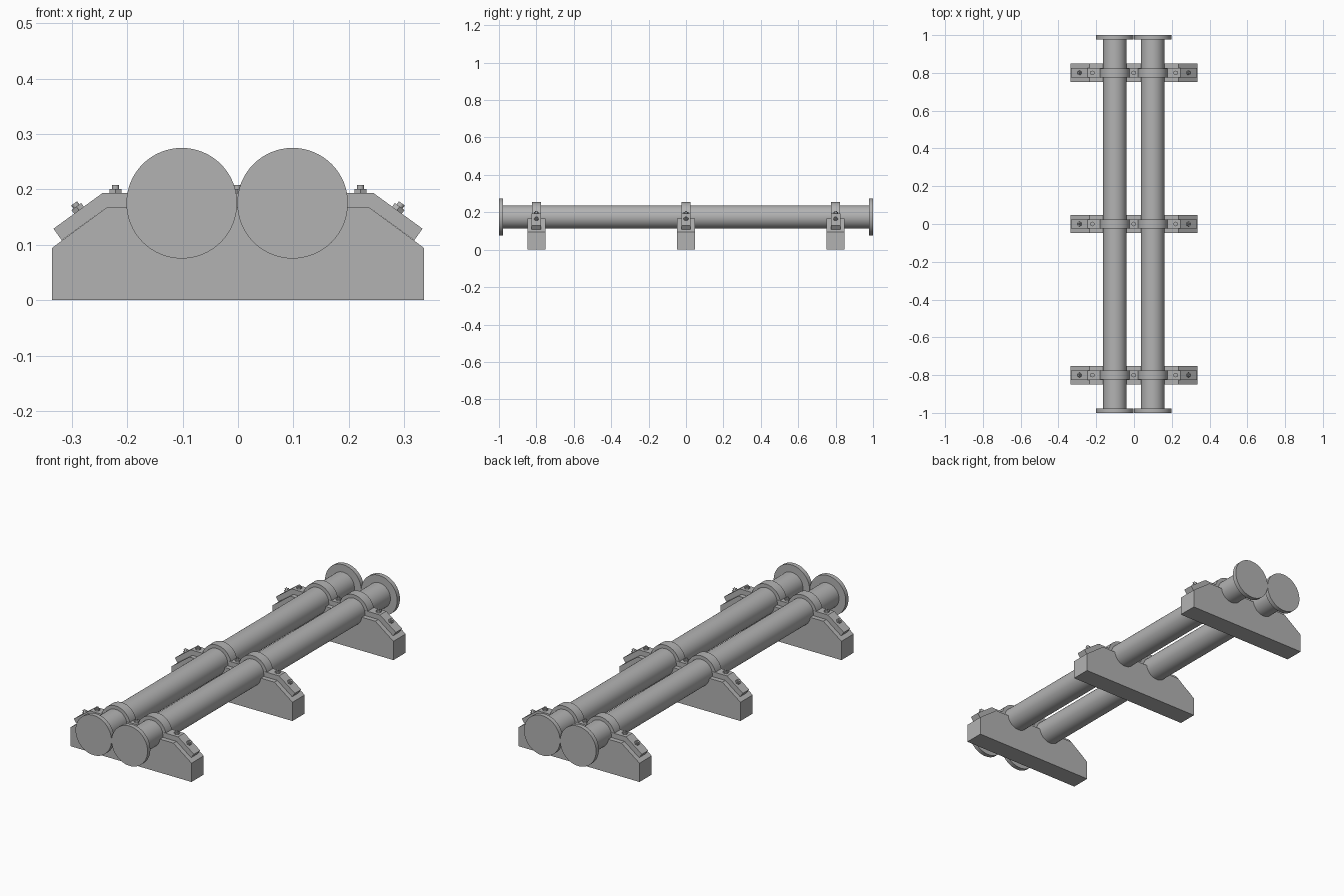
import bpy, bmesh, math
from mathutils import Matrix, Vector

if "Cube" in bpy.data.objects:
    bpy.data.objects.remove(bpy.data.objects["Cube"], do_unlink=True)

PIPE_Z = 0.175
PIPE_X = (-0.1015, 0.0985)
STATIONS = {"front": -0.8, "middle": 0.0, "back": 0.8}
SLOPE = math.atan2(0.072, 0.1)

steel = bpy.data.materials.new("grey steel")
steel.use_nodes = True
colour = (0.45, 0.45, 0.45, 1)
steel.diffuse_color = colour
steel.node_tree.nodes["Principled BSDF"].inputs["Base Color"].default_value = colour


def add_object(name, bm, smooth=False):
    bmesh.ops.recalc_face_normals(bm, faces=bm.faces)
    mesh = bpy.data.meshes.new(name)
    bm.to_mesh(mesh)
    bm.free()
    obj = bpy.data.objects.new(name, mesh)
    bpy.context.collection.objects.link(obj)
    mesh.materials.append(steel)
    if smooth:
        bpy.ops.object.select_all(action="DESELECT")
        obj.select_set(True)
        bpy.context.view_layer.objects.active = obj
        bpy.ops.object.shade_smooth_by_angle(angle=math.radians(35))
    return obj


def extrude_profile(name, points, y, width):
    """Closed x-z outline extruded along y."""
    bm = bmesh.new()
    face = bm.faces.new([bm.verts.new((x, y - width / 2, z)) for x, z in points])
    made = bmesh.ops.extrude_face_region(bm, geom=[face])["geom"]
    moved = [v for v in made if isinstance(v, bmesh.types.BMVert)]
    bmesh.ops.translate(bm, verts=moved, vec=(0, width, 0))
    return add_object(name, bm)


def add_disc(bm, radius, depth, matrix, sides):
    bmesh.ops.create_cone(bm, cap_ends=True, segments=sides, radius1=radius,
                          radius2=radius, depth=depth, matrix=matrix)


def along_y(name, x, y, radius, length):
    """Solid round part lying along y at pipe height."""
    bm = bmesh.new()
    place = Matrix.Translation((x, y, PIPE_Z)) @ Matrix.Rotation(math.pi / 2, 4, "X")
    add_disc(bm, radius, length, place, 64)
    return add_object(name, bm, smooth=True)


def bolt(name, x, y, z, tilt):
    """Hex nut with a protruding stud, standing on the strap."""
    bm = bmesh.new()
    base = Matrix.Translation((x, y, z)) @ Matrix.Rotation(tilt, 4, "Y")
    add_disc(bm, 0.0125, 0.010, base @ Matrix.Translation((0, 0, 0.003)), 6)
    add_disc(bm, 0.0065, 0.018, base @ Matrix.Translation((0, 0, 0.006)), 16)
    return add_object(name, bm, smooth=True)


# Pipes with end flanges
for side, x in zip(("right", "left"), PIPE_X):
    along_y(f"{side}_pipe", x, 0, 0.0625, 1.98)
    for end, s in (("front", -1), ("back", 1)):
        along_y(f"{side}_{end}_flange", x, s * 0.989, 0.0998, 0.022)

# Supports, clamps and bolts at each station
half = [(0.336, 0), (0.336, 0.094), (0.236, 0.168)]
block = half + [(-x, z) for x, z in reversed(half)]
strap = [(0.16, 0.168), (0.236, 0.168), (0.318, 0.108),
         (0.333, 0.129), (0.245, 0.193), (0.16, 0.193)]
bridge = [(-0.04, 0.168), (0.04, 0.168), (0.04, 0.193), (-0.04, 0.193)]

for place, y in STATIONS.items():
    extrude_profile(f"{place}_support", block, y, 0.097)
    extrude_profile(f"{place}_clamp_bridge", bridge, y, 0.05)
    bolt(f"{place}_bridge_bolt", -0.0015, y, 0.193, 0)
    for side, s, x in zip(("right", "left"), (-1, 1), PIPE_X):
        along_y(f"{place}_{side}_clamp_ring", x, y, 0.08, 0.048)
        extrude_profile(f"{place}_{side}_strap", [(s * px, pz) for px, pz in strap], y, 0.05)
        bolt(f"{place}_{side}_top_bolt", s * 0.221, y, 0.193, 0)
        bolt(f"{place}_{side}_slope_bolt", s * 0.287, y, 0.1625, s * SLOPE)
